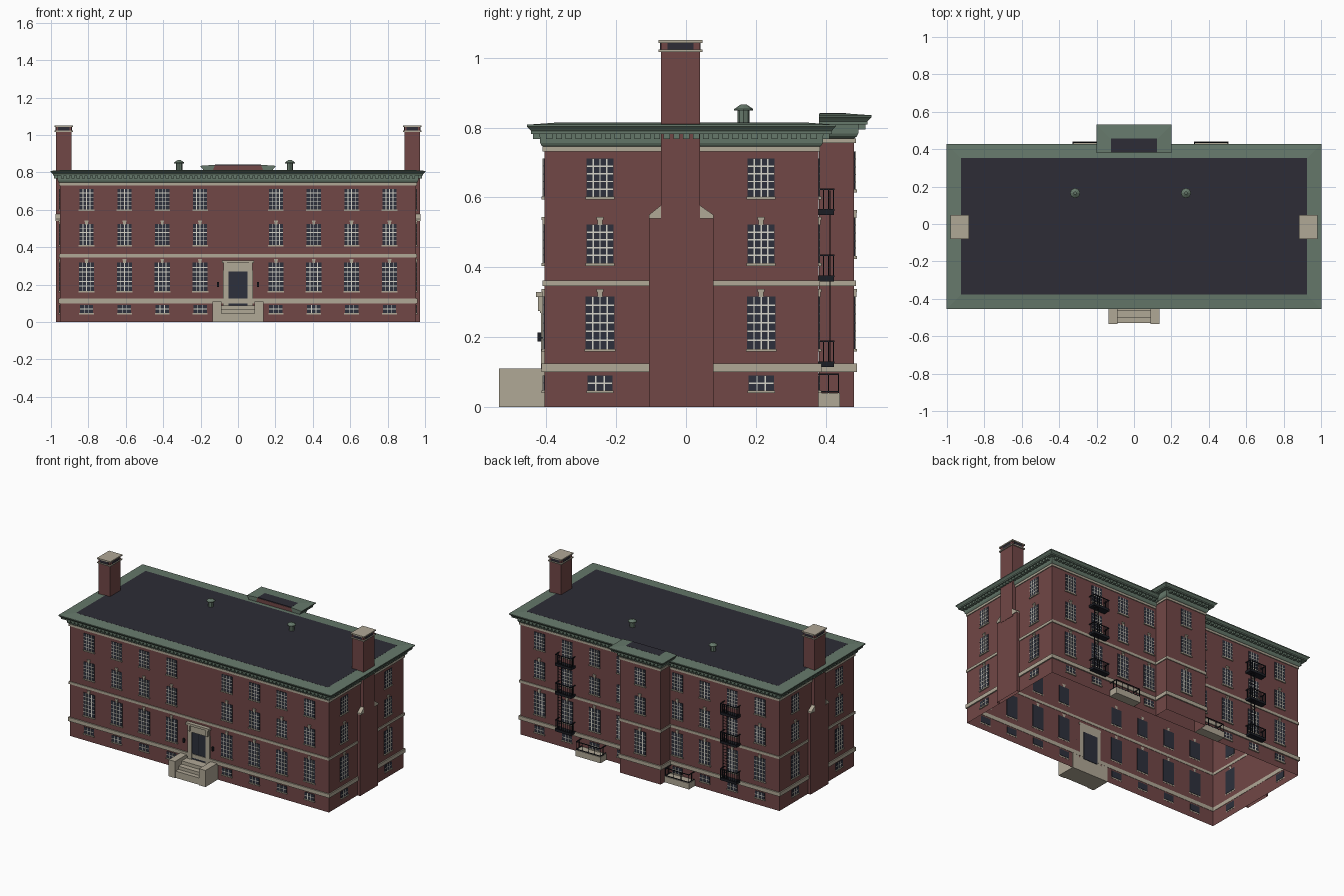
import bpy, bmesh, math
from mathutils import Matrix

if "Cube" in bpy.data.objects:
    bpy.data.objects.remove(bpy.data.objects["Cube"])


def lin(c):
    c /= 255
    return c / 12.92 if c <= 0.04045 else ((c + 0.055) / 1.055) ** 2.4


MATS = {}
for name, rgb in {"brick": (113, 71, 70), "stone": (176, 168, 150), "green_copper": (102, 121, 107),
                  "roof_dark": (45, 44, 54), "glass_dark": (45, 48, 60), "muntin_white": (216, 214, 203),
                  "iron_black": (27, 29, 36)}.items():
    m = bpy.data.materials.new(name)
    m.diffuse_color = (*[lin(c) for c in rgb], 1)
    m.use_nodes = True
    m.node_tree.nodes["Principled BSDF"].inputs["Base Color"].default_value = m.diffuse_color
    MATS[name] = m

PARTS = {}


def part(name, mat):
    return PARTS.setdefault(name, (bmesh.new(), mat))[0]


def box(bm, a, b):
    lo = [min(p, q) for p, q in zip(a, b)]
    hi = [max(p, q) for p, q in zip(a, b)]
    mid = [(p + q) / 2 for p, q in zip(lo, hi)]
    size = [q - p for p, q in zip(lo, hi)]
    return bmesh.ops.create_cube(bm, size=1, matrix=Matrix.Translation(mid) @ Matrix.Diagonal((*size, 1)))["verts"]


def shell(bm, a, b):
    """Box that is open underneath."""
    verts = box(bm, a, b)
    faces = {f for v in verts for f in v.link_faces}
    bmesh.ops.delete(bm, geom=[f for f in faces if f.normal.z < -0.5 or f.calc_center_median().z < a[2] + 1e-4],
                     context='FACES_ONLY')


# Wall planes
X, YF, YB, PX, PY = 0.952, -0.405, 0.379, 0.15, 0.481


def at(side, u, d, z):
    """Point at u along a wall, d out from it."""
    return {"front": (u, YF - d, z), "back": (u, YB + d, z), "pavilion": (u, PY + d, z),
            "right": (X + d, u, z), "left": (-X - d, u, z)}[side]


def wbox(bm, side, u0, u1, d0, d1, z0, z1):
    box(bm, at(side, u0, d0, z0), at(side, u1, d1, z1))


# Brick walls, open below
shell(part("main_walls", "brick"), (-X, YF, 0), (X, YB, 0.80))
shell(part("pavilion_walls", "brick"), (-PX, YB + 0.002, 0), (PX, PY, 0.836))

# Flat roofs
box(part("main_roof", "roof_dark"), (-0.925, -0.378, 0.805), (0.925, 0.352, 0.814))
box(part("pavilion_roof", "roof_dark"), (-0.123, YB + 0.004, 0.83), (0.123, 0.457, 0.841))

# Green cornices swept along mitred wall outlines
PROFILE = [(0, 0.742), (0.008, 0.748), (0.012, 0.756), (0.014, 0.782), (0.038, 0.782),
           (0.038, 0.79), (0.043, 0.796), (0.05, 0.803), (0.05, 0.808), (-0.027, 0.8135)]


def sweep(bm, outline, dz, closed):
    rows = [[bm.verts.new((x, y, z + dz)) for x, y in outline(d)] for d, z in PROFILE]
    n = len(rows[0])
    for a, b in zip(rows, rows[1:]):
        for i in range(n if closed else n - 1):
            j = (i + 1) % n
            bm.faces.new((a[i], a[j], b[j], b[i]))
    if not closed:
        bm.faces.new([r[0] for r in rows])
        bm.faces.new([r[-1] for r in reversed(rows)])


sweep(part("main_cornice", "green_copper"),
      lambda d: [(-X - d, YF - d), (X + d, YF - d), (X + d, YB + d), (-X - d, YB + d)], 0, True)
sweep(part("pavilion_cornice", "green_copper"),
      lambda d: [(PX + d, YB + 0.001), (PX + d, PY + d), (-PX - d, PY + d), (-PX - d, YB + 0.001)], 0.027, False)

# Dentils under the cornices
den = part("dentils", "green_copper")
for side, u0, u1, dz in [("front", -X, X, 0), ("back", -X, X, 0), ("left", YF, YB, 0), ("right", YF, YB, 0),
                         ("pavilion", -PX, PX, 0.027)]:
    n = round((u1 - u0) / 0.028)
    for i in range(n):
        u = u0 + (i + 0.5) * (u1 - u0) / n
        wbox(den, side, u - 0.009, u + 0.009, 0.005, 0.032, 0.767 + dz, 0.783 + dz)

# Stone belt courses round the main block and pavilion
for name, z0, z1, d in [("water_table", 0.10, 0.125, 0.008), ("belt_course", 0.346, 0.363, 0.005),
                        ("frieze_band", 0.731, 0.745, 0.005)]:
    bm = part(name, "stone")
    for side in ("front", "back"):
        wbox(bm, side, -X - d, X + d, -0.002, d, z0, z1)
    for side in ("left", "right"):
        wbox(bm, side, YF, YB, -0.002, d, z0, z1)
    dz = 0.024 if z0 > 0.7 else 0
    wbox(bm, "pavilion", -PX - d, PX + d, -0.002, d, z0 + dz, z1 + dz)
    for s in (-1, 1):
        box(bm, (s * (PX - 0.002), YB, z0 + dz), (s * (PX + d), PY, z1 + dz))

# Windows: width, bottom, top, columns, rows, keystone
FLOORS = [(0.072, 0.048, 0.09, 3, 2, False), (0.082, 0.167, 0.317, 4, 6, True),
          (0.077, 0.412, 0.523, 4, 5, True), (0.077, 0.602, 0.711, 4, 5, False)]


def window(side, u, floor, dz=0):
    w, z0, z1, cols, rows, key = floor
    z0, z1, h = z0 + dz, z1 + dz, w / 2
    wbox(part("window_panes", "glass_dark"), side, u - h, u + h, -0.003, 0.003, z0, z1)
    bars = part("window_muntins", "muntin_white")
    t = 0.002
    for i in range(1, cols):
        c = u - h + i * w / cols
        wbox(bars, side, c - t, c + t, 0.002, 0.005, z0, z1)
    for i in range(1, rows):
        c = z0 + i * (z1 - z0) / rows
        wbox(bars, side, u - h, u + h, 0.002, 0.0048, c - t, c + t)
    wbox(part("window_sills", "stone"), side, u - h - 0.003, u + h + 0.003, -0.001, 0.008, z0 - 0.008, z0)
    if key:
        k = part("keystones", "stone")
        wbox(k, side, u - 0.007, u + 0.007, -0.001, 0.006, z1 - 0.002, z1 + 0.014)
        wbox(k, side, u - 0.010, u + 0.010, -0.001, 0.008, z1 + 0.013, z1 + 0.021)


for fl in FLOORS:
    for c in (0.203, 0.405, 0.607, 0.81):
        for s in (-1, 1):
            window("front", s * c, fl)
            window("back", s * c, fl)
    for u in (-0.246, 0.215):
        window("left", u, fl)
        window("right", u, fl)
for fl in FLOORS[1:]:
    window("pavilion", 0, fl, 0.02 if fl[1] > 0.4 else 0)

# Chimneys with stepped breast, stone shoulders and cap
for s in (-1, 1):
    ch, st = part("chimneys", "brick"), part("chimney_stone", "stone")
    shell(ch, (s * 0.951 if s < 0 else 0.951, -0.106, 0), (s * 0.972, 0.079, 0.54))
    box(ch, (s * 0.951, -0.072, 0.53), (s * 0.974, 0.04, 0.815))
    box(ch, (s * 0.89, -0.072, 0.80), (s * 0.974, 0.04, 1.042))
    for y0, y1 in ((-0.106, -0.072), (0.079, 0.04)):
        tri = [[st.verts.new((s * x, y, z)) for y, z in ((y0, 0.54), (y1, 0.54), (y1, 0.577), (y0, 0.55))]
               for x in (0.951, 0.977)]
        st.faces.new(tri[0])
        st.faces.new(tri[1][::-1])
        for i in range(4):
            j = (i + 1) % 4
            st.faces.new((tri[0][j], tri[0][i], tri[1][i], tri[1][j]))
    box(st, (s * 0.883, -0.079, 1.016), (s * 0.981, 0.047, 1.023))
    box(st, (s * 0.883, -0.079, 1.042), (s * 0.981, 0.047, 1.05))
    op = part("chimney_openings", "roof_dark")
    box(op, (s * 0.888, -0.053, 1.023), (s * 0.976, 0.022, 1.042))
    box(op, (s * 0.902, -0.074, 1.023), (s * 0.962, 0.042, 1.042))

# Roof vents
for x in (-0.315, 0.278):
    v = part("roof_vents", "green_copper")
    for r1, r2, z0, z1 in ((0.017, 0.017, 0.81, 0.85), (0.027, 0.027, 0.848, 0.853), (0.027, 0.008, 0.853, 0.866)):
        bmesh.ops.create_cone(v, cap_ends=True, segments=8, radius1=r1, radius2=r2, depth=z1 - z0,
                              matrix=Matrix.Translation((x, 0.165, (z0 + z1) / 2)))

# Entrance door, surround and lanterns
wbox(part("front_door", "glass_dark"), "front", -0.052, 0.052, -0.004, 0.004, 0.088, 0.272)
wbox(part("door_seam", "iron_black"), "front", -0.001, 0.001, 0.003, 0.006, 0.088, 0.272)
sur = part("door_surround", "stone")
wbox(sur, "front", -0.078, 0.078, -0.001, 0.012, 0.27, 0.315)
wbox(sur, "front", -0.085, 0.085, -0.001, 0.024, 0.315, 0.33)
for s in (-1, 1):
    wbox(sur, "front", s * 0.05, s * 0.08, -0.001, 0.010, 0.08, 0.275)
    wbox(sur, "front", s * 0.058, s * 0.074, 0, 0.019, 0.275, 0.316)
    lan = part("lanterns", "iron_black")
    wbox(lan, "front", s * 0.101, s * 0.111, 0.008, 0.020, 0.188, 0.214)
    wbox(lan, "front", s * 0.104, s * 0.108, 0, 0.012, 0.196, 0.201)

# Front steps between cheek blocks
st = part("front_steps", "stone")
for s in (-1, 1):
    box(st, (s * 0.088, -0.535, 0), (s * 0.135, YF + 0.001, 0.11))
for y, z in ((-0.53, 0.045), (-0.50, 0.066), (-0.465, 0.088)):
    box(st, (-0.088, y, 0), (0.088, YF + 0.001, z))


def railing(bm, x0, x1, y1, z0, z1, gap):
    """Three-sided iron railing standing off the back wall."""
    t = 0.0022
    for z in (z0 + 0.004, z1):
        box(bm, (x0 - t, y1 - t, z - t), (x1 + t, y1 + t, z + t))
        for x in (x0, x1):
            box(bm, (x - t, YB, z - t), (x + t, y1, z + t))
    nx, ny = round((x1 - x0) / gap), max(2, round((y1 - YB) / gap))
    pts = [(x0 + i * (x1 - x0) / nx, y1) for i in range(nx + 1)]
    pts += [(x, YB + i * (y1 - YB) / ny) for x in (x0, x1) for i in range(1, ny)]
    for x, y in pts:
        box(bm, (x - t * 0.7, y - t * 0.7, z0), (x + t * 0.7, y + t * 0.7, z1))


# Back stoops with rails
for x0, x1 in ((0.32, 0.505), (-0.33, -0.151)):
    box(part("back_stoops", "stone"), (x0, YB - 0.001, 0), (x1, 0.44, 0.04))
    railing(part("stoop_rails", "iron_black"), x0 + 0.004, x1 - 0.004, 0.436, 0.04, 0.094, 0.05)

# Fire escapes with ladders
fe = part("fire_escapes", "iron_black")
for c in (-0.607, 0.607):
    for z in (0.115, 0.36, 0.55):
        box(fe, (c - 0.06, YB, z), (c + 0.06, 0.424, z + 0.012))
        railing(fe, c - 0.058, c + 0.058, 0.422, z + 0.01, z + 0.074, 0.0145)
    for x in (c + 0.018, c + 0.046):
        box(fe, (x - 0.002, 0.410, 0.12), (x + 0.002, 0.414, 0.62))
    for i in range(26):
        z = 0.13 + i * 0.019
        box(fe, (c + 0.018, 0.411, z - 0.0012), (c + 0.046, 0.413, z + 0.0012))

# Turn every part into an object
for name, (bm, mat) in PARTS.items():
    if "cornice" in name or name == "chimney_stone":
        bmesh.ops.recalc_face_normals(bm, faces=bm.faces)
    me = bpy.data.meshes.new(name)
    bm.to_mesh(me)
    bm.free()
    me.materials.append(MATS[mat])
    bpy.context.collection.objects.link(bpy.data.objects.new(name, me))
